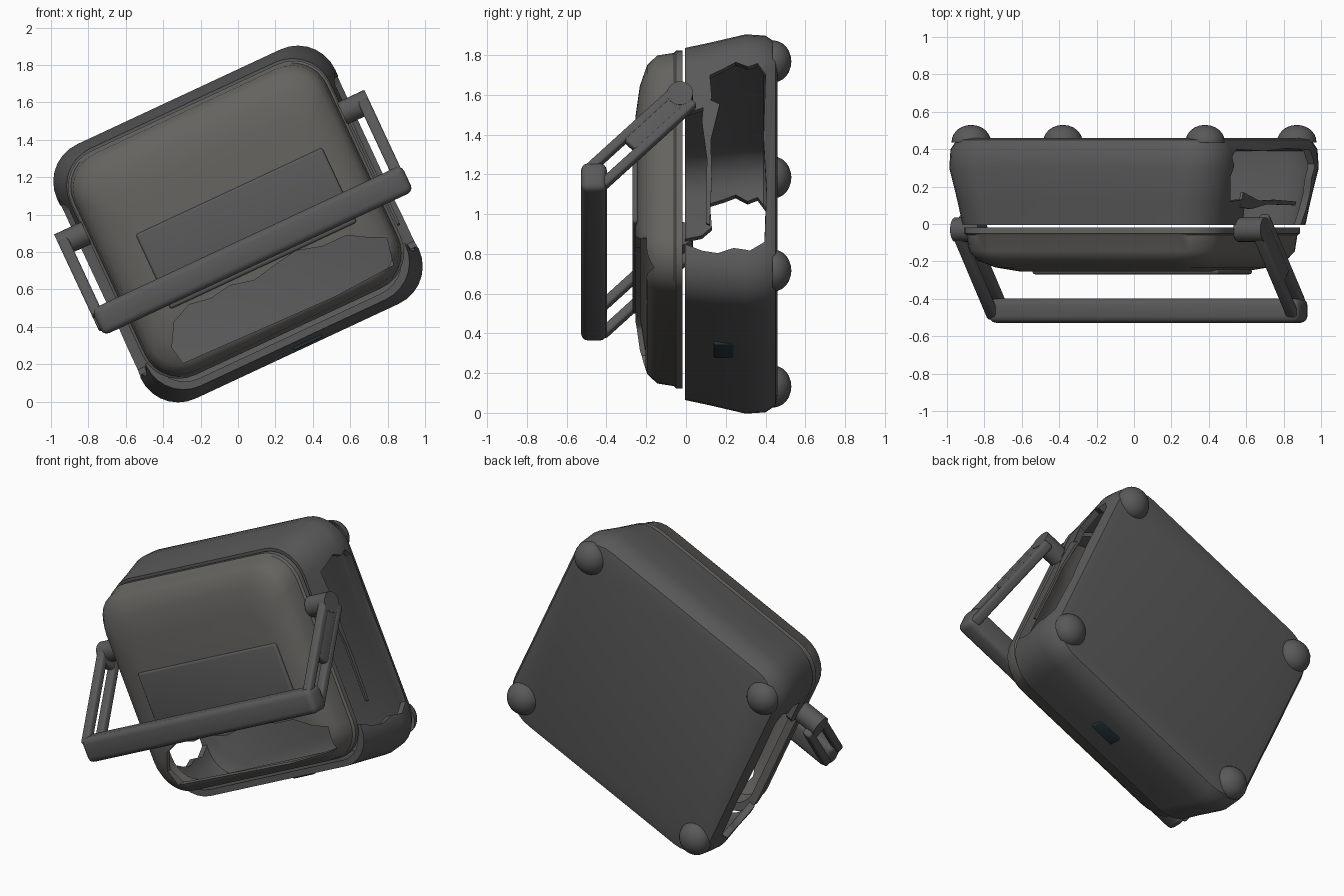
import bpy, bmesh, math
from mathutils import Matrix, Vector

if "Cube" in bpy.data.objects:
    bpy.data.objects.remove(bpy.data.objects["Cube"])

# Whole model is built upright (x along width, z along height), then tilted 25 degrees
TILT = Matrix.Translation((0, 0, 0.95)) @ Matrix.Rotation(math.radians(-25), 4, 'Y')


def material(name, colour):
    m = bpy.data.materials.new(name)
    m.diffuse_color = (*colour, 1)
    m.use_nodes = True
    m.node_tree.nodes["Principled BSDF"].inputs["Base Color"].default_value = m.diffuse_color
    return m


DARK = material("dark_grey", (0.10, 0.10, 0.10))
LID = material("warm_grey", (0.13, 0.125, 0.115))
TEAL = material("dark_teal", (0.02, 0.04, 0.05))


def finish(name, bm, mat=DARK):
    bmesh.ops.recalc_face_normals(bm, faces=bm.faces)
    bmesh.ops.transform(bm, matrix=TILT, verts=bm.verts)
    me = bpy.data.meshes.new(name)
    bm.to_mesh(me)
    bm.free()
    ob = bpy.data.objects.new(name, me)
    bpy.context.collection.objects.link(ob)
    me.materials.append(mat)
    return ob


def select(ob):
    bpy.ops.object.select_all(action='DESELECT')
    ob.select_set(True)
    bpy.context.view_layer.objects.active = ob


def smooth(ob, angle=40):
    select(ob)
    bpy.ops.object.shade_smooth_by_angle(angle=math.radians(angle))
    return ob


def cut(ob, cutter):
    select(ob)
    mod = ob.modifiers.new("cut", 'BOOLEAN')
    mod.operation = 'DIFFERENCE'
    mod.solver = 'EXACT'
    mod.object = cutter
    bpy.ops.object.modifier_apply(modifier=mod.name)
    bpy.data.objects.remove(cutter)


def loft(name, sections, mat=DARK, rise=0.0, steps=7):
    """Skin rounded rectangles (half width, half height, radius, y)."""
    bm = bmesh.new()
    rings = []
    for hw, hh, r, y in sections:
        ring = []
        for k, (sx, sz) in enumerate([(1, 1), (-1, 1), (-1, -1), (1, -1)]):
            for i in range(steps + 1):
                a = math.pi / 2 * (k + i / steps)
                ring.append(bm.verts.new((sx * (hw - r) + r * math.cos(a), y,
                                          sz * (hh - r) + r * math.sin(a) + rise)))
        rings.append(ring)
    n = len(rings[0])
    for a, b in zip(rings, rings[1:]):
        for i in range(n):
            bm.faces.new((a[i], a[(i + 1) % n], b[(i + 1) % n], b[i]))
    bm.faces.new(rings[0])
    bm.faces.new(rings[-1])
    return finish(name, bm, mat)


def prism(name, outline, axis, lo, hi, mat=DARK):
    """Extrude a 2D outline along x (outline is y,z) or y (outline is x,z)."""
    bm = bmesh.new()
    def place(p, d):
        return (d, p[0], p[1]) if axis == 'x' else (p[0], d, p[1])
    a = [bm.verts.new(place(p, lo)) for p in outline]
    b = [bm.verts.new(place(p, hi)) for p in outline]
    bm.faces.new(a)
    bm.faces.new(b)
    for i in range(len(a)):
        j = (i + 1) % len(a)
        bm.faces.new((a[i], a[j], b[j], b[i]))
    return finish(name, bm, mat)


def block(name, centre, size, mat=DARK, pitch=0.0, bevel=0.02):
    bm = bmesh.new()
    bmesh.ops.create_cube(bm, size=1)
    bmesh.ops.scale(bm, vec=size, verts=bm.verts)
    bmesh.ops.bevel(bm, geom=bm.edges[:], offset=bevel, segments=3,
                    profile=0.5, affect='EDGES')
    m = Matrix.Translation(centre) @ Matrix.Rotation(pitch, 4, 'X')
    bmesh.ops.transform(bm, matrix=m, verts=bm.verts)
    return smooth(finish(name, bm, mat))


# Rear shell, open at the front
body = loft("body_shell", [
    (.74, .67, .18, .46), (.785, .715, .2, .45), (.815, .745, .22, .40),
    (.82, .75, .22, .30), (.785, .72, .22, .12), (.765, .70, .22, -.005),
    (.725, .66, .19, -.005), (.745, .68, .19, .12), (.78, .71, .19, .30),
    (.775, .705, .19, .39), (.72, .65, .15, .425)])
# Ragged openings through both end walls
ends = [(-.02, -.46), (.08, -.51), (.16, -.53), (.24, -.51), (.32, -.53), (.395, -.48),
        (.405, -.2), (.39, .1), (.40, .45), (.36, .51), (.31, .49), (.25, .52),
        (.19, .49), (.12, .46), (.13, .33), (.08, .28), (-.02, .25)]
cut(body, prism("end_cutter", ends, 'x', -1.2, 1.2))
smooth(body)

# Front cover, a domed hollow shell
cover = loft("front_cover", [
    (.54, .38, .14, -.253), (.63, .51, .17, -.232), (.70, .60, .19, -.195),
    (.735, .64, .2, -.145), (.745, .65, .2, -.06), (.76, .66, .21, -.05),
    (.76, .66, .21, -.018), (.71, .61, .17, -.018), (.70, .605, .17, -.13),
    (.62, .50, .14, -.205), (.52, .36, .1, -.228)], LID, rise=.025)
# Ragged opening along the lower front of the cover
gap = [(-.58, -.55), (.3, -.57), (.66, -.55), (.69, -.40), (.6, -.36), (.5, -.30),
       (.36, -.30), (.22, -.26), (.1, -.28), (-.05, -.31), (-.18, -.28), (-.3, -.30),
       (-.42, -.28), (-.53, -.33), (-.6, -.45)]
cut(cover, prism("cover_cutter", gap, 'y', -.4, -.1))
smooth(cover)

# Slightly raised front panel
block("front_panel", (.03, -.254, -.04), (1.1, .03, .44), bevel=.014)

# Four rounded feet on the back (half domes)
for sx in (-1, 1):
    for sz in (-1, 1):
        bm = bmesh.new()
        m = Matrix.Translation((sx * .69, .44, sz * .58)) @ Matrix.Diagonal((.105, .09, .105, 1))
        bmesh.ops.create_uvsphere(bm, u_segments=24, v_segments=14, radius=1, matrix=m)
        geom = bm.verts[:] + bm.edges[:] + bm.faces[:]
        bmesh.ops.bisect_plane(bm, geom=geom, plane_co=(0, .435, 0),
                               plane_no=(0, -1, 0), clear_outer=True)
        smooth(finish("foot", bm))

# Handle bar across the front
block("handle_bar", (.01, -.463, -.16), (1.83, .13, .155), bevel=.035)

# Slotted handle arms running back to the pivots
start, end = Vector((0, 0, .30)), Vector((0, -.46, -.16))
along = (end - start).normalized()
across = Vector((0, along.z, -along.y))
pitch = math.atan2(-along.y, along.z) + math.pi
length = (end - start).length
for side, solid in ((-1, .12), (1, .40)):
    x = side * .885
    mid = start + along * (length / 2)
    for s in (-1, 1):
        p = mid + across * s * .055
        block("handle_arm_rail", (x, p.y, p.z), (.06, .05, length), pitch=pitch, bevel=.014)
    p = start + along * (solid / 2)
    block("handle_arm_web", (x, p.y, p.z), (.055, .13, solid), pitch=pitch, bevel=.014)
    # Pivot boss
    bm = bmesh.new()
    m = Matrix.Translation((side * .835, -.03, .30)) @ Matrix.Rotation(math.pi / 2, 4, 'Y')
    bmesh.ops.create_cone(bm, cap_ends=True, segments=24, radius1=.065, radius2=.065,
                          depth=.16, matrix=m)
    smooth(finish("handle_pivot", bm))

# Thin torn strip hanging in the right opening
prism("torn_strip", [(.09, .34), (.17, .30), (.125, .1), (.13, -.1), (.12, -.37),
                     (.10, -.36), (.105, 0), (.08, .2)], 'x', .77, .785)

# Dark connector patch under the body
block("connector_patch", (.07, .21, -.725), (.17, .14, .03), TEAL, bevel=.01)
